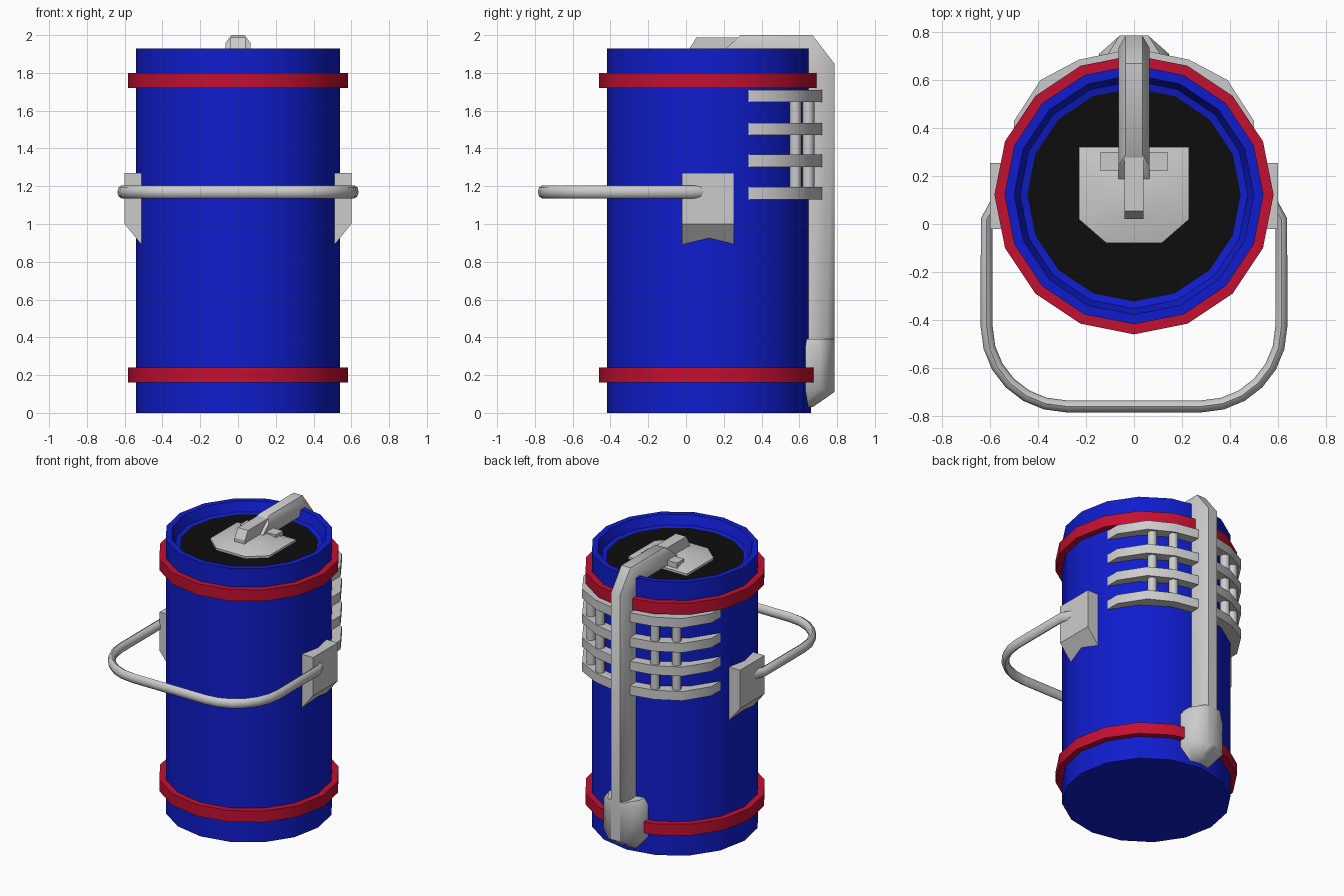
import bpy, bmesh
from math import sin, cos, pi, radians
from mathutils import Vector

if "Cube" in bpy.data.objects:
    bpy.data.objects.remove(bpy.data.objects["Cube"])

CY = 0.122   # y of the canister axis
SIDES = 16


def material(name, rgb):
    m = bpy.data.materials.new(name)
    m.diffuse_color = (*rgb, 1)
    m.use_nodes = True
    m.node_tree.nodes["Principled BSDF"].inputs["Base Color"].default_value = m.diffuse_color
    return m


BLUE = material("blue", (0.005, 0.012, 0.61))
RED = material("red", (0.55, 0.005, 0.03))
BLACK = material("black", (0.004, 0.004, 0.004))


def finish(bm, name, mat=None, angle=40):
    bmesh.ops.recalc_face_normals(bm, faces=bm.faces)
    me = bpy.data.meshes.new(name)
    bm.to_mesh(me)
    bm.free()
    ob = bpy.data.objects.new(name, me)
    bpy.context.collection.objects.link(ob)
    if mat:
        me.materials.append(mat)
    bpy.ops.object.select_all(action='DESELECT')
    ob.select_set(True)
    bpy.context.view_layer.objects.active = ob
    bpy.ops.object.shade_smooth_by_angle(angle=radians(angle))
    return ob


def loft(name, rings, mat=None, closed=False, caps=True, angle=40):
    """Skin a list of equal-sized point rings."""
    bm = bmesh.new()
    rows = [[bm.verts.new(p) for p in r] for r in rings]
    n = len(rows[0])
    pairs = list(zip(rows, rows[1:])) + ([(rows[-1], rows[0])] if closed else [])
    for a, b in pairs:
        for i in range(n):
            j = (i + 1) % n
            bm.faces.new((a[i], a[j], b[j], b[i]))
    if caps and not closed:
        bm.faces.new(rows[0])
        bm.faces.new(rows[-1])
    return finish(bm, name, mat, angle)


def hull(name, points, angle=40):
    bm = bmesh.new()
    for p in points:
        bm.verts.new(p)
    bmesh.ops.convex_hull(bm, input=bm.verts)
    bmesh.ops.dissolve_limit(bm, angle_limit=0.01, verts=bm.verts, edges=bm.edges)
    return finish(bm, name, None, angle)


def circle(r, z, n=SIDES, x=0, y=CY):
    return [(x + r * cos(2 * pi * i / n), y + r * sin(2 * pi * i / n), z) for i in range(n)]


# Canister body with recessed rim, and the black lid inside it
loft("body", [circle(r, z) for r, z in
              [(0.54, 0), (0.54, 1.93), (0.50, 1.93), (0.475, 1.865), (0.43, 1.85)]], BLUE)
loft("lid", [circle(0.445, 1.84), circle(0.445, 1.86)], BLACK)

# Red bands
for name, z in (("lower_band", 0.16), ("upper_band", 1.72)):
    loft(name, [circle(0.52, z), circle(0.582, z), circle(0.582, z + 0.08),
                circle(0.52, z + 0.08)], RED, closed=True)

# Lid plate, crossbar and nozzle
outline = [(-0.23, 0.32), (-0.23, 0.02), (-0.115, -0.08),
           (0.115, -0.08), (0.23, 0.02), (0.23, 0.32)]
loft("lid_plate", [[(x, y, 1.85) for x, y in outline],
                   [(x, y, 1.875) for x, y in outline],
                   [(x * 0.45, 0.14 + (y - 0.14) * 0.45, 1.91) for x, y in outline]])
hull("lid_crossbar", [(x, y, z) for x in (-0.14, 0.14)
                      for y, z in ((0.22, 1.87), (0.22, 1.92), (0.30, 1.92), (0.30, 1.87))])
nozzle = [(0.02, 1.87), (0.02, 1.93), (0.055, 1.988), (0.32, 1.988), (0.32, 1.87)]
loft("nozzle", [[(x, y, z) for y, z in nozzle] for x in (-0.04, 0.04)], angle=20)

# Pipe over the rim and down the back: (outer point, inner point) stations
stations = [((0.29, 2.0), (0.16, 1.885)), ((0.67, 2.0), (0.61, 1.885)),
            ((0.785, 1.85), (0.64, 1.81)), ((0.785, 0.11), (0.64, 0.11)),
            ((0.70, 0.05), (0.64, 0.025))]
rings = []
for o, i in stations:
    o, i = Vector(o), Vector(i)
    m = i.lerp(o, 0.65)
    rings.append([(x, p.x, p.y) for x, p in ((-0.065, i), (-0.065, m), (-0.035, o),
                                             (0.035, o), (0.065, m), (0.065, i))])
loft("back_pipe", rings, angle=50)

# Bracket at the foot of the pipe
hull("pipe_foot", [(s * x, y, z) for s in (-1, 1) for x, y, z in
                   ((0.12, 0.60, 0.39), (0.12, 0.69, 0.39), (0.06, 0.785, 0.39),
                    (0.145, 0.60, 0.35), (0.145, 0.71, 0.35), (0.145, 0.60, 0.11),
                    (0.145, 0.71, 0.13), (0.06, 0.785, 0.11), (0.08, 0.60, 0.03),
                    (0.07, 0.67, 0.03))], angle=50)

# Rear grille and side brackets, repeated on both sides
outer = [(0.5, 0.43), (0.39, 0.60), (0.23, 0.685), (0.05, 0.722)]
inner = [(0.5, 0.33), (0.37, 0.48), (0.20, 0.60), (0.05, 0.64)]
mount = [(0.48, 1.27), (0.60, 1.27), (0.60, 1.0), (0.48, 0.852)]
for side, s in (("left", -1), ("right", 1)):
    for k, z in enumerate((1.13, 1.303, 1.47, 1.645)):
        loft(f"{side}_grille_bar_{k + 1}",
             [[(s * i[0], i[1], z), (s * o[0], o[1], z),
               (s * o[0], o[1], z + 0.065), (s * i[0], i[1], z + 0.065)]
              for o, i in zip(outer, inner)])
    for k, (x, y) in enumerate(((0.335, 0.58), (0.215, 0.648))):
        loft(f"{side}_grille_post_{k + 1}",
             [circle(0.031, z, 8, s * x, y) for z in (1.16, 1.68)], angle=50)
    loft(f"{side}_handle_mount",
         [[(s * x, y, z) for x, z in mount] for y in (-0.02, 0.255)], angle=20)

# Carrying handle: rounded U path swept with a small oval
R, X, Y = 0.33, 0.614, -0.76
half = [(0.56, 0.115), (X, 0.02)]
half += [(X - R + R * cos(a), Y + R - R * sin(a)) for a in (pi / 12 * k for k in range(7))]
path = [Vector(p) for p in half] + [Vector((-x, y)) for x, y in reversed(half)]
rings = []
for k, p in enumerate(path):
    t = (path[min(k + 1, len(path) - 1)] - path[max(k - 1, 0)]).normalized()
    n = Vector((-t.y, t.x))
    rings.append([(p.x + n.x * 0.025 * cos(a), p.y + n.y * 0.025 * cos(a), 1.17 + 0.035 * sin(a))
                  for a in (pi / 4 * j for j in range(8))])
loft("handle", rings, angle=50)
